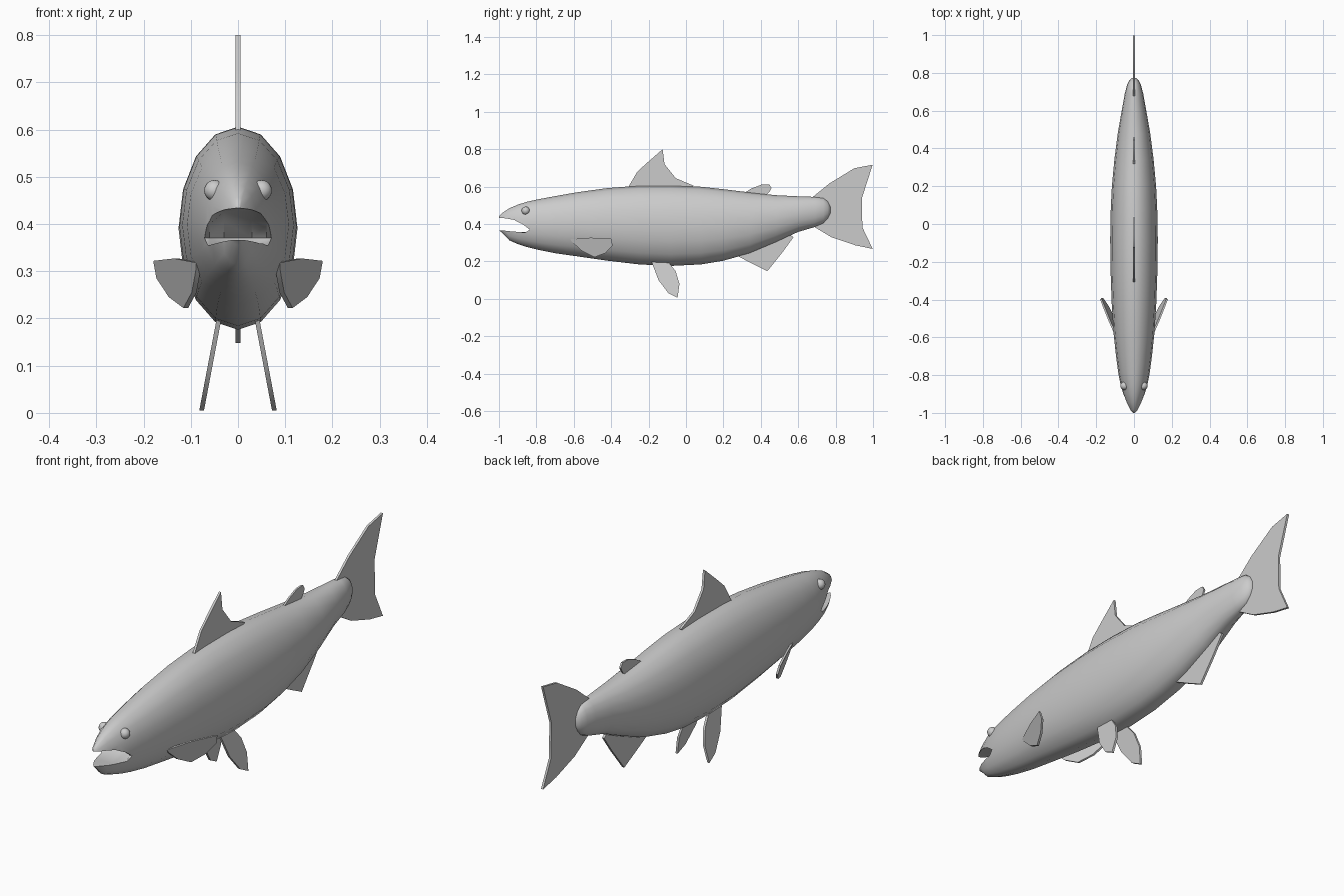
import bpy, bmesh, math
from mathutils import Vector

if "Cube" in bpy.data.objects:
    bpy.data.objects.remove(bpy.data.objects["Cube"])

grey = bpy.data.materials.new("fish grey")
grey.diffuse_color = (0.6, 0.6, 0.6, 1)
grey.use_nodes = True
grey.node_tree.nodes["Principled BSDF"].inputs["Base Color"].default_value = grey.diffuse_color


def finish(name, bm, angle=35):
    bmesh.ops.recalc_face_normals(bm, faces=bm.faces)
    me = bpy.data.meshes.new(name)
    bm.to_mesh(me)
    bm.free()
    me.materials.append(grey)
    for p in me.polygons:
        p.use_smooth = True
    me.set_sharp_from_angle(angle=math.radians(angle))
    ob = bpy.data.objects.new(name, me)
    bpy.context.collection.objects.link(ob)
    return ob


def loft(name, rings, closed=True, angle=35):
    bm = bmesh.new()
    rows = [[bm.verts.new(c) for c in r] for r in rings]
    n = len(rows[0])
    for a, b in zip(rows, rows[1:]):
        for i in range(n):
            bm.faces.new((a[i], a[(i + 1) % n], b[(i + 1) % n], b[i]))
    bm.faces.new(rows[0])
    bm.faces.new(rows[-1][::-1])
    return finish(name, bm, angle)


# Body: 16-sided oval sections as y, top, bottom, half width
sections = [
    (-1.0, .442, .366, .008), (-.985, .457, .355, .022), (-.945, .484, .313, .041),
    (-.90, .503, .293, .058), (-.85, .519, .277, .071), (-.79, .532, .262, .083),
    (-.70, .549, .244, .095), (-.58, .570, .227, .108), (-.42, .592, .204, .118),
    (-.25, .605, .184, .124), (-.08, .606, .176, .126), (.08, .599, .184, .123),
    (.20, .586, .204, .117), (.34, .569, .243, .104), (.48, .554, .302, .086),
    (.60, .548, .358, .065), (.69, .545, .384, .049), (.735, .540, .403, .037),
    (.758, .522, .428, .026), (.772, .495, .455, .012)]
rings = []
for y, top, bottom, w in sections:
    mid, half = (top + bottom) / 2, (top - bottom) / 2
    rings.append([(w * math.sin(k * math.pi / 8), y, mid + half * math.cos(k * math.pi / 8))
                  for k in range(16)])
body = loft("body", rings, angle=50)

# Mouth opening, deeper along the middle
mouth = [(-1.05, .432), (-.985, .426), (-.92, .420), (-.875, .400), (-.835, .370),
         (-.86, .354), (-.92, .359), (-.985, .366), (-1.05, .368)]
slices = []
for x, deep, lift in ((-.12, 0, 0), (-.06, 0, 0), (-.03, .06, .006),
                      (.03, .06, .006), (.06, 0, 0), (.12, 0, 0)):
    slices.append([(x, y + (deep if y > -.9 else 0), z + (lift if z > .38 else 0))
                   for y, z in mouth])
cutter = loft("mouth_cutter", slices)
mod = body.modifiers.new("mouth", 'BOOLEAN')
mod.operation = 'DIFFERENCE'
mod.solver = 'EXACT'
mod.object = cutter
bpy.context.view_layer.objects.active = body
bpy.ops.object.modifier_apply(modifier="mouth")
bpy.data.objects.remove(cutter)
body.data.set_sharp_from_angle(angle=math.radians(50))


# Fins: thin plates outlined in y, z and leaned sideways by a rule
def fin(name, outline, lean=lambda y, z: 0, thick=.01, side=1):
    bm = bmesh.new()
    pts = [Vector((side * lean(y, z), y, z)) for y, z in outline]
    off = Vector((thick / 2, 0, 0))
    front = [bm.verts.new(p + off) for p in pts]
    back = [bm.verts.new(p - off) for p in pts]
    bm.faces.new(front)
    bm.faces.new(back[::-1])
    n = len(pts)
    for i in range(n):
        bm.faces.new((front[i], back[i], back[(i + 1) % n], front[(i + 1) % n]))
    return finish(name, bm)


fin("dorsal_fin", [(-.31, .595), (-.26, .68), (-.205, .73), (-.125, .80), (-.115, .72),
                   (-.055, .645), (.04, .605), (.02, .58), (-.28, .58)])
fin("adipose_fin", [(.31, .565), (.35, .590), (.405, .611), (.445, .612), (.457, .593),
                    (.447, .572), (.42, .545), (.33, .55)], thick=.008)
fin("tail_fin", [(.66, .53), (.767, .617), (.90, .698), (.998, .717), (.94, .537),
                 (.943, .382), (.998, .267), (.906, .286), (.778, .329), (.66, .40)])
fin("anal_fin", [(.26, .237), (.35, .190), (.435, .148), (.52, .254), (.575, .33),
                 (.54, .352), (.40, .30), (.30, .25)])

pelvic = [(-.185, .20), (-.147, .10), (-.094, .03), (-.045, .005), (-.035, .08),
          (-.055, .147), (-.10, .205)]
pectoral = [(-.62, .318), (-.51, .327), (-.40, .322), (-.392, .285), (-.43, .245),
            (-.49, .222), (-.555, .255), (-.605, .30)]
for side, label in ((1, "left"), (-1, "right")):
    fin("pelvic_fin_" + label, pelvic, lambda y, z: .04 + (.2 - z) * .19, .01, side)
    fin("pectoral_fin_" + label, pectoral,
        lambda y, z: .092 + (y + .6) * .41 + (z - .32) * .27, .01, side)
    # Eye
    bm = bmesh.new()
    bmesh.ops.create_uvsphere(bm, u_segments=16, v_segments=10, radius=.022)
    bmesh.ops.translate(bm, verts=bm.verts, vec=(side * .050, -.857, .471))
    finish("eye_" + label, bm)
